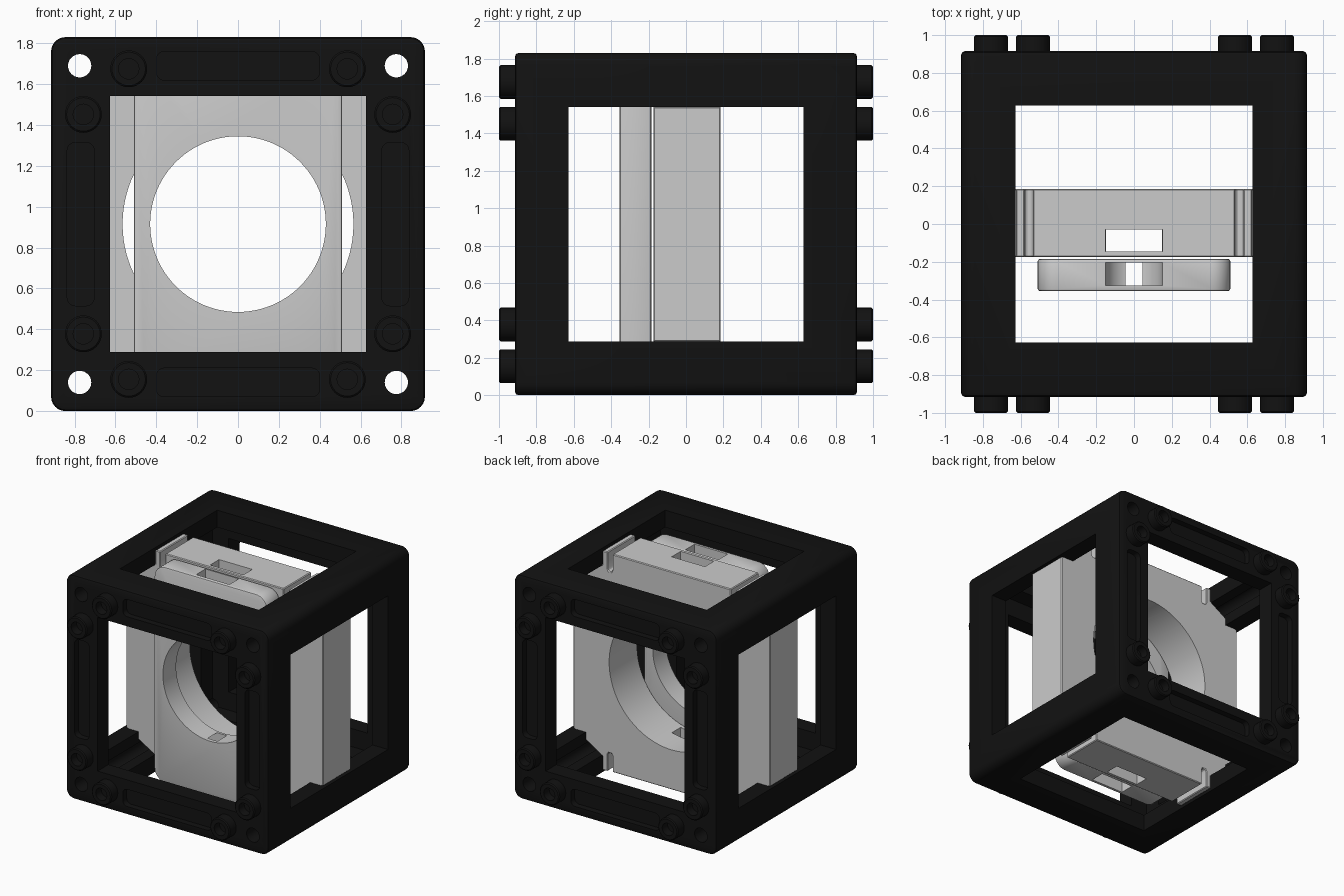
import bpy, bmesh
from math import sin, cos, pi, radians

if "Cube" in bpy.data.objects:
    bpy.data.objects.remove(bpy.data.objects["Cube"])

C = 0.915  # centre height and half size of the cube


def circle(cx, cz, r, n=48):
    return [(cx + r * cos(2 * pi * i / n), cz + r * sin(2 * pi * i / n)) for i in range(n)]


def rect(cx, cz, hw, hh, r=0.0, n=6):
    """Rectangle outline with optional rounded corners."""
    if r == 0:
        return [(cx - hw, cz - hh), (cx + hw, cz - hh), (cx + hw, cz + hh), (cx - hw, cz + hh)]
    pts = []
    for k, (sx, sz) in enumerate([(1, 1), (-1, 1), (-1, -1), (1, -1)]):
        for i in range(n + 1):
            a = pi / 2 * (k + i / n)
            pts.append((cx + sx * (hw - r) + r * cos(a), cz + sz * (hh - r) + r * sin(a)))
    return pts


def prism(name, pts, y0, y1, mat=None):
    """Extrude an x/z outline (z relative to the cube centre) along y."""
    bm = bmesh.new()
    a = [bm.verts.new((x, y0, z + C)) for x, z in pts]
    b = [bm.verts.new((x, y1, z + C)) for x, z in pts]
    bm.faces.new(a)
    bm.faces.new(b[::-1])
    for i in range(len(pts)):
        j = (i + 1) % len(pts)
        bm.faces.new((a[j], a[i], b[i], b[j]))
    bmesh.ops.recalc_face_normals(bm, faces=bm.faces)
    me = bpy.data.meshes.new(name)
    bm.to_mesh(me)
    bm.free()
    ob = bpy.data.objects.new(name, me)
    bpy.context.collection.objects.link(ob)
    if mat:
        me.materials.append(mat)
    return ob


def apply(ob, mod):
    bpy.ops.object.select_all(action='DESELECT')
    bpy.context.view_layer.objects.active = ob
    ob.select_set(True)
    bpy.ops.object.modifier_apply(modifier=mod.name)


def bevel(ob, width, segments=2):
    m = ob.modifiers.new("bevel", 'BEVEL')
    m.width, m.segments = width, segments
    m.limit_method, m.angle_limit = 'ANGLE', radians(60)
    apply(ob, m)


def cut(ob, pts, y0, y1):
    cutter = prism("cutter", pts, y0, y1)
    cutter.hide_render = True
    m = ob.modifiers.new("cut", 'BOOLEAN')
    m.operation, m.solver, m.object = 'DIFFERENCE', 'EXACT', cutter
    apply(ob, m)
    bpy.data.objects.remove(cutter)


def smooth(ob):
    bpy.ops.object.select_all(action='DESELECT')
    bpy.context.view_layer.objects.active = ob
    ob.select_set(True)
    bpy.ops.object.shade_smooth_by_angle(angle=radians(30))


black = bpy.data.materials.new("black_plastic")
black.diffuse_color = (0.006, 0.006, 0.006, 1)
black.use_nodes = True
black.node_tree.nodes["Principled BSDF"].inputs["Base Color"].default_value = black.diffuse_color

# cube frame: hollow shell with a square window in all six sides
W, I = 0.627, 0.775
frame = prism("cube_frame", rect(0, 0, C, C, 0.07), -C, C, black)
bevel(frame, 0.02)
cut(frame, rect(0, 0, I, I), -I, I)
cut(frame, rect(0, 0, W, W), -2, 2)
cut(frame, rect(0, 0, W, 2), -W, W)
cut(frame, rect(0, 0, 2, W), -W, W)

# screw holes through the four corners
for sx in (-1, 1):
    for sz in (-1, 1):
        cut(frame, circle(sx * 0.775, sz * 0.775, 0.057, 32), -2, 2)

# shallow grooves on front and back
for s in (-1, 1):
    y0, y1 = sorted((s * 0.865, s * 1.1))
    for t in (-1, 1):
        cut(frame, rect(0, t * 0.775, 0.4, 0.07, 0.04), y0, y1)
        cut(frame, rect(t * 0.77, 0, 0.066, 0.4, 0.04), y0, y1)
smooth(frame)

# hollow coupling studs on front and back, in pairs at each corner
for s, side in ((-1, "front"), (1, "back")):
    y0, y1 = sorted((s * 0.905, s * 1.0))
    for sx in (-1, 1):
        for sz in (-1, 1):
            for px, pz in ((0.535, 0.76), (0.757, 0.537)):
                stud = prism(side + "_stud", circle(sx * px, sz * pz, 0.09, 32), y0, y1, black)
                bevel(stud, 0.008, 1)
                h0, h1 = sorted((s * 0.93, s * 1.1))
                cut(stud, circle(sx * px, sz * pz, 0.05, 24), h0, h1)
                smooth(stud)

# holder plate: chamfered corners with slotted spring arms at top and bottom
quarter = [(0.89, 0.622), (0.625, 0.785), (0.625, 0.895), (0.58, 0.895), (0.58, 0.76),
           (0.57, 0.742), (0.545, 0.742), (0.535, 0.76), (0.535, 0.89)]
half = quarter + [(-x, z) for x, z in reversed(quarter)]
outline = half + [(-x, -z) for x, z in half]
plate = prism("holder_plate", outline, -0.175, 0.185)
bevel(plate, 0.006, 1)
cut(plate, circle(0, 0, 0.565, 96), -1, 1)

# clamp plate in front of the holder
clamp = prism("clamp_plate", rect(0, 0, 0.51, 0.88, 0.1, 8), -0.355, -0.185)
bevel(clamp, 0.012)
cut(clamp, circle(0, 0, 0.43, 96), -1, 1)


# round-bottomed magnet pockets in both plates, top and bottom
def pocket(s):
    arc = [(0.15 * cos(pi + pi * i / 16), 0.57 + 0.15 * sin(pi + pi * i / 16)) for i in range(17)]
    return [(x, s * z) for x, z in arc + [(0.15, 1.2), (-0.15, 1.2)]]


for s in (-1, 1):
    cut(plate, pocket(s), -0.145, -0.03)
    cut(clamp, pocket(s), -0.325, -0.205)
smooth(plate)
smooth(clamp)
